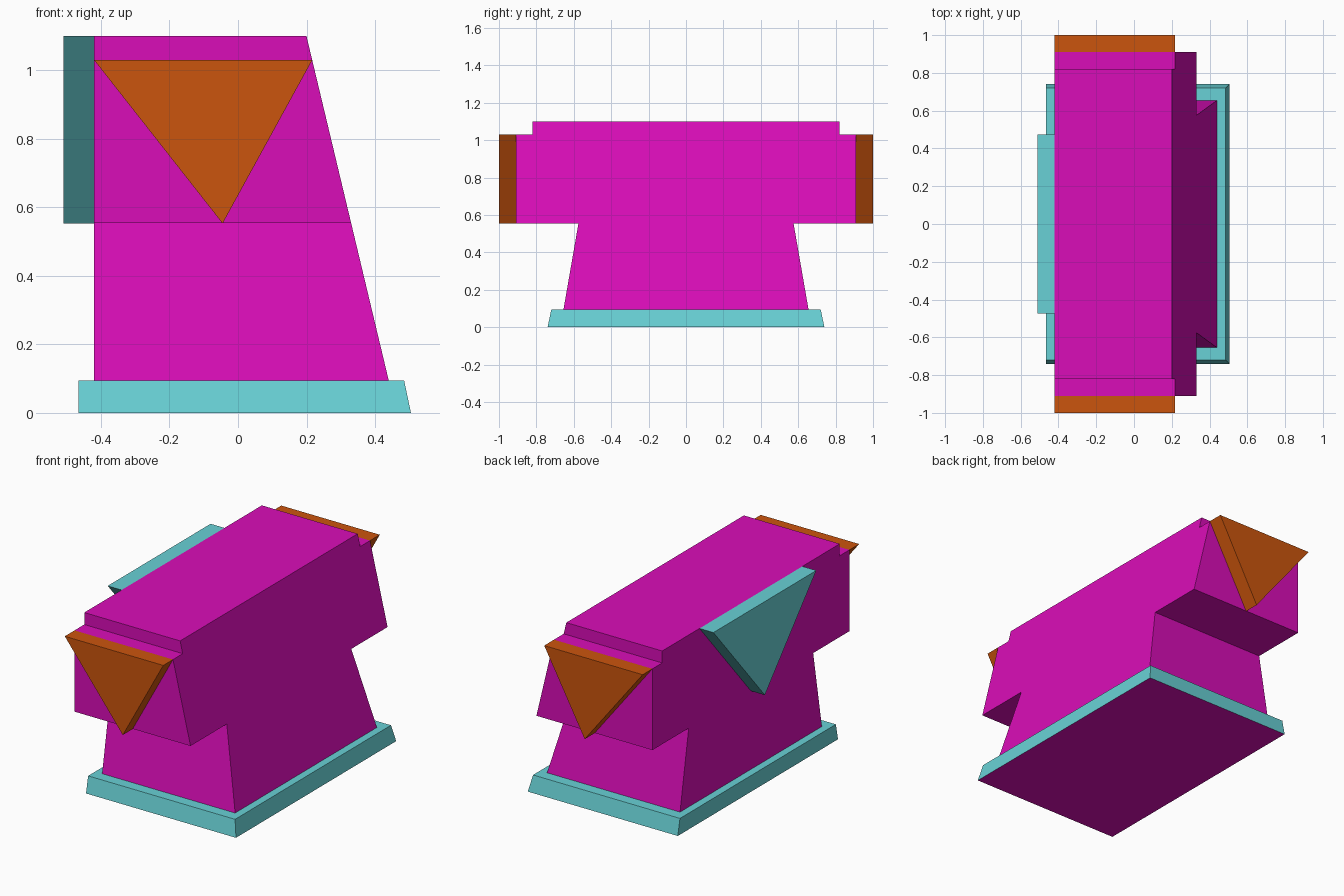
import bpy, bmesh

if "Cube" in bpy.data.objects:
    bpy.data.objects.remove(bpy.data.objects["Cube"])


def material(name, color):
    m = bpy.data.materials.new(name)
    m.diffuse_color = (*color, 1)
    m.use_nodes = True
    m.node_tree.nodes["Principled BSDF"].inputs["Base Color"].default_value = m.diffuse_color
    return m


MAGENTA = material("magenta", (0.70, 0.004, 0.48))
CYAN = material("cyan", (0.14, 0.64, 0.67))
ORANGE = material("orange", (0.60, 0.09, 0.004))


def loft(name, start, end, *mats):
    """Solid between two matching 3D outlines."""
    bm = bmesh.new()
    a = [bm.verts.new(p) for p in start]
    b = [bm.verts.new(p) for p in end]
    bm.faces.new(a)
    bm.faces.new(b)
    for i in range(len(a)):
        j = (i + 1) % len(a)
        bm.faces.new((a[i], a[j], b[j], b[i]))
    bmesh.ops.recalc_face_normals(bm, faces=bm.faces)
    mesh = bpy.data.meshes.new(name)
    bm.to_mesh(mesh)
    bm.free()
    for m in mats:
        mesh.materials.append(m)
    obj = bpy.data.objects.new(name, mesh)
    bpy.context.collection.objects.link(obj)
    return obj


# Base slab: sloped on three sides, upright on the left, magenta underside
def rect(x0, x1, y, z):
    return [(x0, -y, z), (x1, -y, z), (x1, y, z), (x0, y, z)]


base = loft("base", rect(-0.465, 0.505, 0.74, 0), rect(-0.465, 0.485, 0.72, 0.095), CYAN, MAGENTA)
for f in base.data.polygons:
    if f.normal.z < -0.9:
        f.material_index = 1

# Body: T-shaped side profile, flat left face and leaning right face
half = [(0.655, 0.095), (0.575, 0.555), (0.91, 0.555), (0.91, 1.03), (0.82, 1.03), (0.82, 1.10)]
profile = half + [(-y, z) for y, z in reversed(half)]


def lean(z):
    return 0.44 - (z - 0.095) * 0.24 / 1.005


loft("body", [(-0.42, y, z) for y, z in profile], [(lean(z), y, z) for y, z in profile], MAGENTA)

# Triangular end plates, front and back
tri = [(-0.42, 1.03), (lean(1.03), 1.03), (-0.045, 0.553)]
for name, s in (("front_plate", -1), ("back_plate", 1)):
    loft(name, [(x, s * 0.91, z) for x, z in tri], [(x, s * 1.0, z) for x, z in tri], ORANGE)

# Triangular plate on the left side
tri = [(-0.475, 1.10), (0.475, 1.10), (0, 0.553)]
loft("side_plate", [(-0.51, y, z) for y, z in tri], [(-0.42, y, z) for y, z in tri], CYAN)
